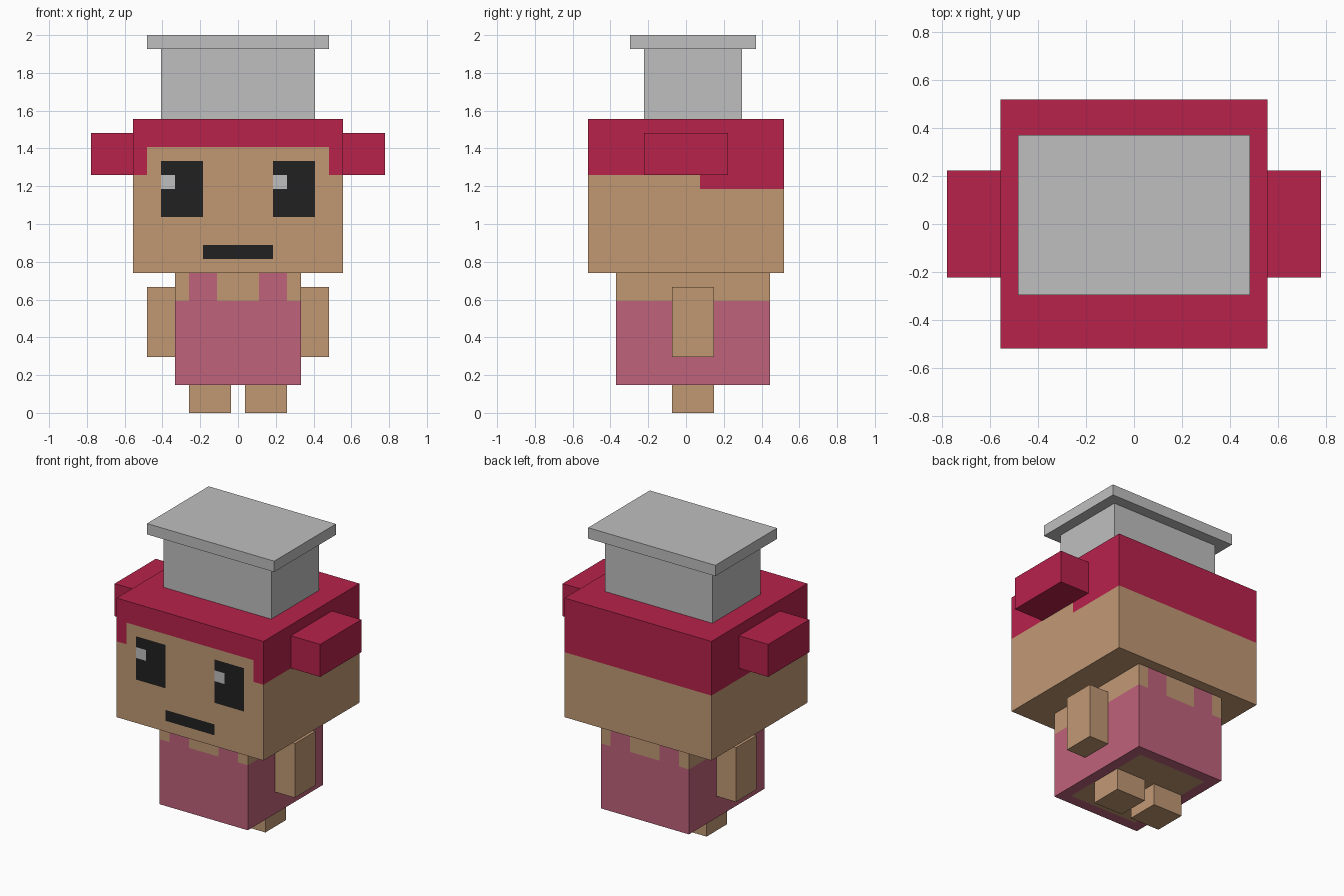
import bpy, bmesh
from mathutils import Vector

cube = bpy.data.objects.get("Cube")
if cube:
    bpy.data.objects.remove(cube, do_unlink=True)

U = 2 / 27  # one block unit; the figure is 27 units tall


def material(name, rgb):
    def linear(c):
        c /= 255
        return c / 12.92 if c <= 0.04045 else ((c + 0.055) / 1.055) ** 2.4
    col = [linear(c) for c in rgb] + [1.0]
    m = bpy.data.materials.new(name)
    m.diffuse_color = col
    m.use_nodes = True
    bsdf = next(n for n in m.node_tree.nodes if n.type == 'BSDF_PRINCIPLED')
    bsdf.inputs["Base Color"].default_value = col
    bsdf.inputs["Roughness"].default_value = 0.9
    return m


SKIN = material("skin", (193, 152, 116))
HAIR = material("red_hair", (184, 34, 75))
DRESS = material("pink_dress", (191, 98, 123))
DARK = material("dark_face", (33, 33, 33))
HAT = material("pale_grey", (191, 191, 191))


def box(name, lo, hi, mats, cuts=((), (), ()), rule=None):
    """Box from lo to hi in units, sliced at cuts per axis, faces coloured by rule."""
    bm = bmesh.new()
    bmesh.ops.create_cube(bm, size=1)
    for v in bm.verts:
        v.co = Vector([lo[i] if v.co[i] < 0 else hi[i] for i in range(3)])
    for axis in range(3):
        normal = Vector([float(i == axis) for i in range(3)])
        for c in cuts[axis]:
            bmesh.ops.bisect_plane(bm, geom=bm.verts[:] + bm.edges[:] + bm.faces[:],
                                   plane_co=normal * c, plane_no=normal)
    bmesh.ops.recalc_face_normals(bm, faces=bm.faces)
    if rule:
        for f in bm.faces:
            f.material_index = rule(f.calc_center_median(), f.normal)
    # origin at the middle of the box
    mid = (Vector(lo) + Vector(hi)) / 2
    for v in bm.verts:
        v.co = (v.co - mid) * U
    me = bpy.data.meshes.new(name)
    bm.to_mesh(me)
    bm.free()
    for m in mats:
        me.materials.append(m)
    ob = bpy.data.objects.new(name, me)
    ob.location = mid * U
    bpy.context.collection.objects.link(ob)
    return ob


def pair(name, lo, hi, mat):
    """Matching boxes on the left (+x) and right (-x)."""
    box("left_" + name, lo, hi, [mat])
    box("right_" + name, (-hi[0], lo[1], lo[2]), (-lo[0], hi[1], hi[2]), [mat])


# Head colours: 0 skin, 1 hair, 2 dark, 3 highlight
def head_rule(c, n):
    x, y, z = c
    if n.z > 0.5:
        return 1
    if n.z < -0.5:
        return 0
    if n.y < -0.5:
        if z > 19 or (abs(x) > 6.5 and z > 17):
            return 1
        if 2.5 < abs(x) < 5.5 and 14 < z < 18:
            glint = 16 < z < 17 and (x < -4.5 or 2.5 < x < 3.5)
            return 3 if glint else 2
        return 2 if abs(x) < 2.5 and 11 < z < 12 else 0
    # fringe line steps lower towards the back
    return int(z > (16 if y > 1 else 17))


# Body colours: 0 skin, 1 dress
def body_rule(c, n):
    x, y, z = c
    if n.z > 0.5:
        return 0
    if n.z < -0.5:
        return int(not (abs(x) < 3.5 and -4 < y < 5))
    strap = abs(n.y) > 0.5 and 1.5 < abs(x) < 3.5
    return int(z < 8 or strap)


box("head", (-7.5, -7, 10), (7.5, 7, 21), [SKIN, HAIR, DARK, HAT],
    ((-6.5, -5.5, -4.5, -2.5, 2.5, 3.5, 5.5, 6.5), (1,), (11, 12, 14, 16, 17, 18, 19)),
    head_rule)
box("body", (-4.5, -5, 2), (4.5, 6, 10), [SKIN, DRESS],
    ((-3.5, -1.5, 1.5, 3.5), (-4, 5), (8,)), body_rule)

# Limbs and hair buns
pair("leg", (0.5, -1, 0), (3.5, 2, 2), SKIN)
pair("arm", (4.5, -1, 4), (6.5, 2, 9), SKIN)
pair("hair_bun", (7.5, -3, 17), (10.5, 3, 20), HAIR)

# Hat
box("hat_crown", (-5.5, -3, 21), (5.5, 4, 26), [HAT])
box("hat_top", (-6.5, -4, 26), (6.5, 5, 27), [HAT])
